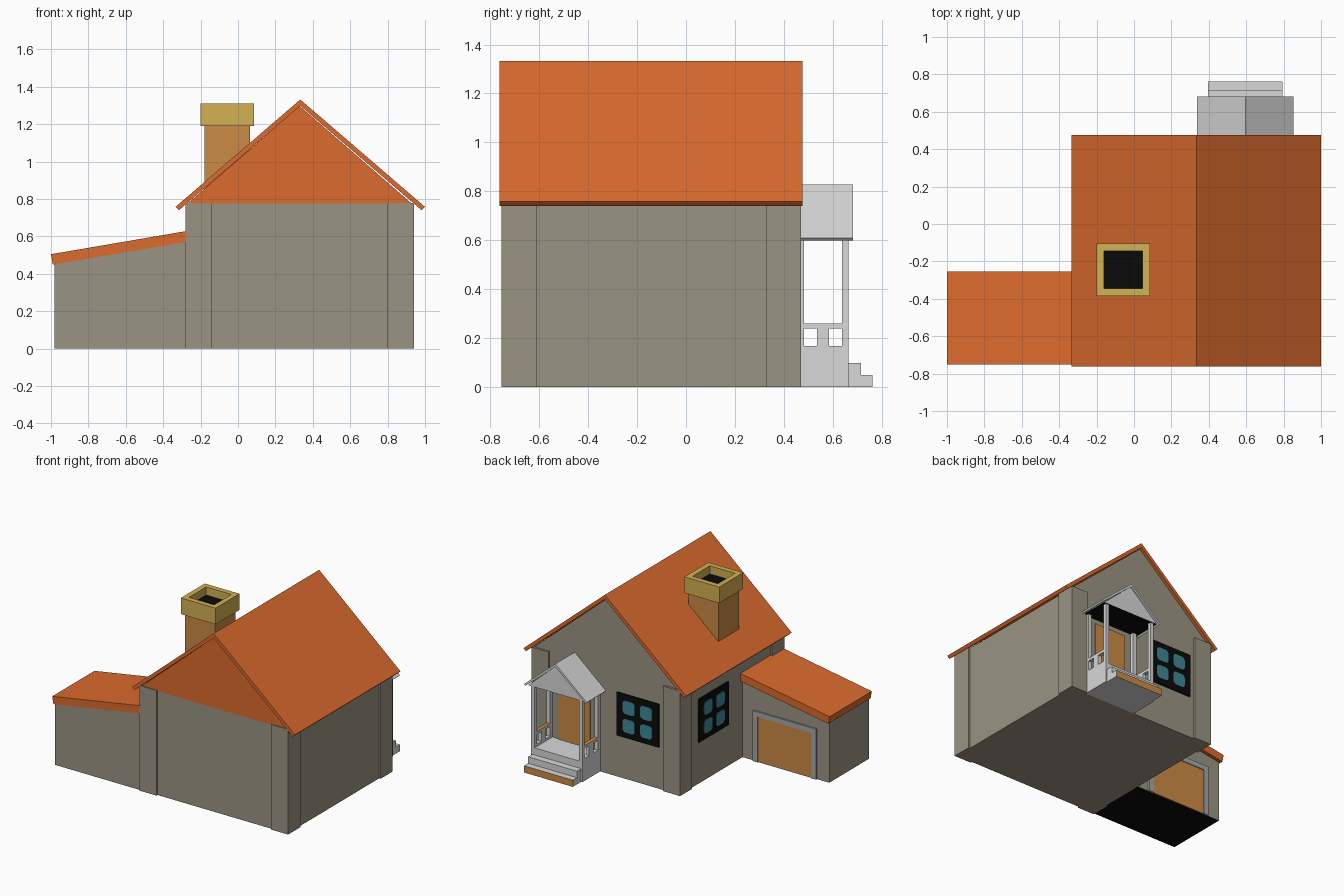
import bpy, bmesh, math
from mathutils import Vector

if "Cube" in bpy.data.objects:
    bpy.data.objects.remove(bpy.data.objects["Cube"])


def mat(name, r, g, b):
    m = bpy.data.materials.new(name)
    lin = [((c / 255 + 0.055) / 1.055) ** 2.4 if c > 10 else c / 255 / 12.92 for c in (r, g, b)]
    m.diffuse_color = (*lin, 1)
    m.use_nodes = True
    m.node_tree.nodes["Principled BSDF"].inputs["Base Color"].default_value = m.diffuse_color
    return m


WALL = mat("wall_stone", 155, 148, 130)
ORANGE = mat("roof_orange", 220, 107, 46)
TAN = mat("wood_tan", 204, 139, 68)
CAP = mat("cap_yellow", 212, 177, 84)
LIGHT = mat("porch_light_grey", 216, 216, 216)
TRIM = mat("trim_grey", 165, 167, 172)
BLACK = mat("black", 10, 10, 10)
GLASS = mat("glass_teal", 62, 135, 150)


def finish(name, bm, mats):
    bmesh.ops.recalc_face_normals(bm, faces=bm.faces)
    me = bpy.data.meshes.new(name)
    bm.to_mesh(me)
    bm.free()
    for m in mats:
        me.materials.append(m)
    ob = bpy.data.objects.new(name, me)
    bpy.context.collection.objects.link(ob)
    return ob


def prism(name, pts, d0, d1, m, axis="y", m2=None, direction=None):
    """Extrude a (u, z) profile along y or x; faces looking along direction get m2."""
    bm = bmesh.new()
    place = (lambda u, d, z: (u, d, z)) if axis == "y" else (lambda u, d, z: (d, u, z))
    a = [bm.verts.new(place(u, d0, z)) for u, z in pts]
    b = [bm.verts.new(place(u, d1, z)) for u, z in pts]
    bm.faces.new(a)
    bm.faces.new(b)
    for i in range(len(pts)):
        j = (i + 1) % len(pts)
        bm.faces.new((a[i], a[j], b[j], b[i]))
    ob = finish(name, bm, [m] + ([m2] if m2 else []))
    if m2:
        for p in ob.data.polygons:
            if p.normal.dot(Vector(direction)) > 0.9:
                p.material_index = 1
    return ob


def box(name, x, y, z, m, m2=None, direction=None):
    pts = [(x[0], z[0]), (x[1], z[0]), (x[1], z[1]), (x[0], z[1])]
    return prism(name, pts, y[0], y[1], m, "y", m2, direction)


def chevron(name, cx, top, half, eave, drop, lip, y, m):
    """Thin gable roof made of two sloping sheets."""
    right = [(cx + half, eave + lip), (cx + half - lip, eave)]
    left = [(2 * cx - u, z) for u, z in reversed(right)]
    return prism(name, [(cx, top)] + right + [(cx, top - drop)] + left, y[0], y[1], m)


def rounded(cu, cz, w, h, r):
    pts = []
    for k, (su, sz) in enumerate([(1, 1), (-1, 1), (-1, -1), (1, -1)]):
        for s in range(4):
            a = math.pi / 2 * (k + s / 3)
            pts.append((cu + su * (w / 2 - r) + r * math.cos(a),
                        cz + sz * (h / 2 - r) + r * math.sin(a)))
    return pts


def window(name, cu, cz, d, out, axis):
    w, h = 0.345, 0.32
    frame = [(cu - w / 2, cz - h / 2), (cu + w / 2, cz - h / 2),
             (cu + w / 2, cz + h / 2), (cu - w / 2, cz + h / 2)]
    prism(name + "_frame", frame, d - out * 0.01, d + out * 0.012, BLACK, axis)
    for i in (-1, 1):
        for j in (-1, 1):
            pane = rounded(cu + i * 0.072, cz + j * 0.068, 0.1, 0.1, 0.025)
            prism(name + "_pane", pane, d + out * 0.011, d + out * 0.015, GLASS, axis)


# House body, corner posts and gable (the front gable is orange)
box("house_walls", (-0.268, 0.928), (-0.743, 0.455), (0, 0.775), WALL)
for x in ((-0.28, -0.14), (0.80, 0.94)):
    for y in ((-0.755, -0.61), (0.33, 0.47)):
        box("corner_post", x, y, (0, 0.78), WALL)
prism("gable", [(-0.27, 0.775), (0.93, 0.775), (0.33, 1.297)], -0.75, 0.455,
      WALL, "y", ORANGE, (0, -1, 0))
chevron("main_roof", 0.333, 1.332, 0.667, 0.74, 0.033, 0.018, (-0.762, 0.476), ORANGE)

# Windows
window("back_window", 0.07, 0.47, 0.455, 1, "y")
window("side_window", 0.07, 0.47, -0.268, -1, "x")

# Garage with lean-to roof, door and door frame
prism("garage_walls", [(-0.98, 0), (-0.265, 0), (-0.265, 0.58), (-0.98, 0.46)],
      -0.745, -0.28, WALL, "y", BLACK, (0, 0, -1))
prism("garage_roof", [(-0.99, 0.45), (-0.268, 0.572), (-0.268, 0.63), (-1.0, 0.505)],
      -0.75, -0.255, ORANGE)
box("garage_door", (-0.84, -0.40), (-0.285, -0.274), (0, 0.34), TAN)
for x in ((-0.88, -0.84), (-0.40, -0.36)):
    box("garage_jamb", x, (-0.285, -0.268), (0, 0.375), TRIM)
box("garage_lintel", (-0.84, -0.40), (-0.285, -0.268), (0.338, 0.375), TRIM)

# Chimney with a hollow cap
box("chimney_shaft", (-0.178, 0.065), (-0.365, -0.125), (0.8, 1.19), TAN)
bm = bmesh.new()
bmesh.ops.create_cube(bm, size=1)
for v in bm.verts:
    v.co = Vector((-0.057 + v.co.x * 0.285, -0.245 + v.co.y * 0.28, 1.25 + v.co.z * 0.12))
top = max(bm.faces, key=lambda f: f.calc_center_median().z)
bmesh.ops.inset_region(bm, faces=[top], thickness=0.055)
well = bmesh.ops.extrude_discrete_faces(bm, faces=[top])["faces"][0]
bmesh.ops.translate(bm, verts=well.verts, vec=(0, 0, -0.06))
well.material_index = 1
finish("chimney_cap", bm, [CAP, BLACK])

# Porch floor, steps and entrance door
CX = 0.595
box("porch_floor", (CX - 0.21, CX + 0.21), (0.45, 0.665), (0, 0.15), LIGHT)
box("upper_step", (CX - 0.2, CX + 0.2), (0.66, 0.715), (0.05, 0.098), LIGHT)
box("lower_step", (CX - 0.2, CX + 0.2), (0.66, 0.763), (0, 0.05), LIGHT, TAN, (0, 1, 0))
box("entrance_door", (CX - 0.13, CX + 0.13), (0.45, 0.462), (0.15, 0.57), TAN)

# Porch sides: low pierced wall, tan-topped rail and two posts each
for s in (-1, 1):
    x = sorted((CX + s * 0.21, CX + s * 0.182))
    for y in ((0.455, 0.483), (0.638, 0.665)):
        box("porch_post", x, y, (0.15, 0.61), LIGHT)
    box("side_sill", x, (0.47, 0.65), (0.15, 0.167), LIGHT)
    box("side_mullion", x, (0.535, 0.585), (0.16, 0.242), LIGHT)
    box("side_rail", x, (0.48, 0.64), (0.24, 0.26), LIGHT, TAN, (0, 0, 1))

# Porch roof with gable and dark ceiling
prism("porch_gable", [(CX - 0.23, 0.605), (CX + 0.23, 0.605), (CX, 0.81)], 0.45, 0.672,
      LIGHT, "y", BLACK, (0, 0, -1))
chevron("porch_roof", CX, 0.828, 0.257, 0.6, 0.022, 0.01, (0.45, 0.682), LIGHT)
